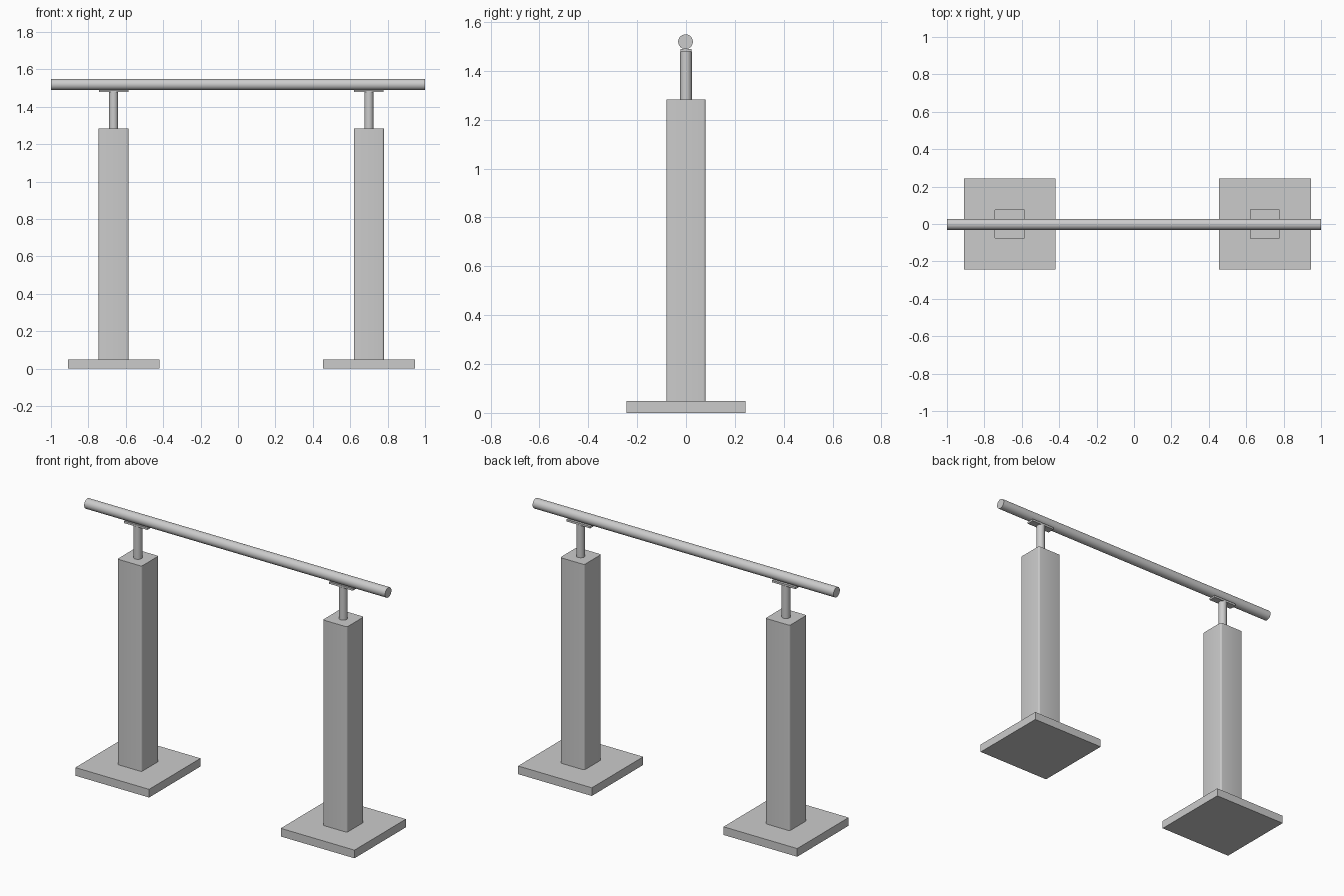
import bpy, bmesh
from math import pi

if "Cube" in bpy.data.objects:
    bpy.data.objects.remove(bpy.data.objects["Cube"])


def box(name, x, size, z0, z1, corner=0.0):
    bm = bmesh.new()
    bmesh.ops.create_cube(bm, size=1)
    for v in bm.verts:
        v.co = (v.co.x * size[0] + x, v.co.y * size[1],
                z0 + (v.co.z + 0.5) * (z1 - z0))
    if corner:
        upright = [e for e in bm.edges
                   if abs(e.verts[0].co.z - e.verts[1].co.z) > 1e-4]
        bmesh.ops.bevel(bm, geom=upright, offset=corner, segments=4,
                        profile=0.5, affect='EDGES')
    mesh = bpy.data.meshes.new(name)
    bm.to_mesh(mesh)
    bm.free()
    ob = bpy.data.objects.new(name, mesh)
    bpy.context.collection.objects.link(ob)
    smooth(ob)
    return ob


def smooth(ob):
    bpy.ops.object.select_all(action='DESELECT')
    ob.select_set(True)
    bpy.context.view_layer.objects.active = ob
    bpy.ops.object.shade_smooth_by_angle(angle=pi / 6)


def rod(name, radius, length, location, rotation=(0, 0, 0), sides=48):
    bpy.ops.mesh.primitive_cylinder_add(vertices=sides, radius=radius, depth=length,
                                        location=location, rotation=rotation)
    ob = bpy.context.object
    ob.name = name
    smooth(ob)
    return ob


# Two supports: base plate, post, stem and saddle plate
for side, x in (("left", -0.665), ("right", 0.70)):
    box(f"{side}_base_plate", x, (0.49, 0.488), 0, 0.049)
    box(f"{side}_post", x, (0.161, 0.161), 0.049, 1.283, corner=0.01)
    rod(f"{side}_stem", 0.024, 0.197, (x, 0, 1.3805))
    box(f"{side}_saddle_plate", x, (0.157, 0.045), 1.478, 1.49)

# Round handrail along x
rod("handrail", 0.03, 2.0, (0, -0.002, 1.519), (0, pi / 2, 0))
